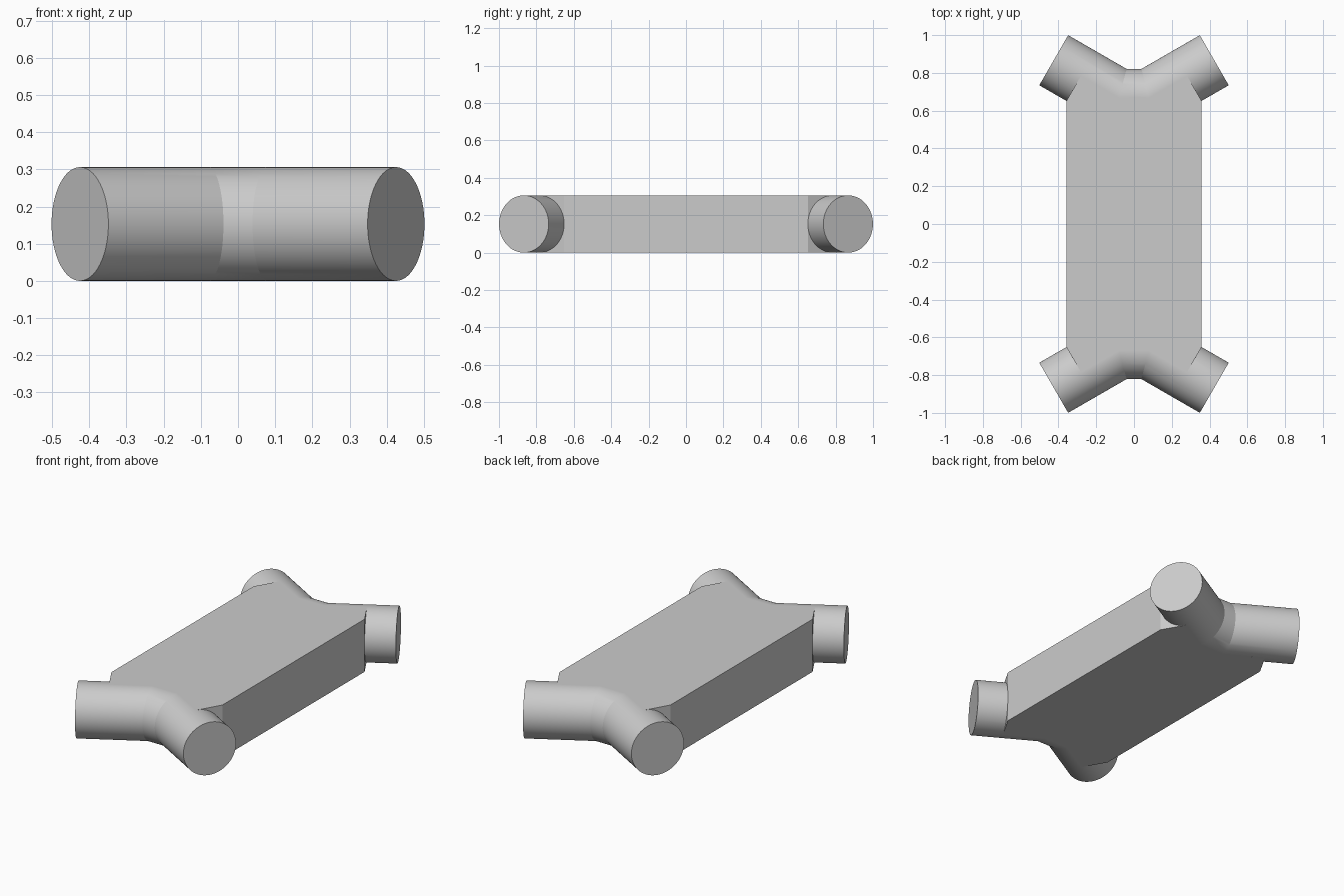
import bpy, bmesh, math
from mathutils import Vector

if "Cube" in bpy.data.objects:
    bpy.data.objects.remove(bpy.data.objects["Cube"], do_unlink=True)

RADIUS = 0.153
SIDES = 64

# Single grey material
grey = bpy.data.materials.new("light grey")
grey.use_nodes = True
color = (0.6, 0.6, 0.6, 1)
grey.diffuse_color = color
grey.node_tree.nodes["Principled BSDF"].inputs["Base Color"].default_value = color


def finish(name, bm):
    bmesh.ops.recalc_face_normals(bm, faces=bm.faces)
    mesh = bpy.data.meshes.new(name)
    bm.to_mesh(mesh)
    bm.free()
    mesh.materials.append(grey)
    obj = bpy.data.objects.new(name, mesh)
    bpy.context.collection.objects.link(obj)
    return obj


def mitred_pipe(name, path):
    """Round pipe along a flat path, with mitred joints and capped ends."""
    bm = bmesh.new()
    rings = []
    for i, p in enumerate(path):
        into = (p - path[max(i - 1, 0)]).normalized()
        out = (path[min(i + 1, len(path) - 1)] - p).normalized()
        tangent = (into + out).normalized()
        side = Vector((-tangent.y, tangent.x, 0))
        stretch = 1 / max(tangent.dot(into), tangent.dot(out))
        ring = []
        for k in range(SIDES):
            a = math.tau * k / SIDES
            offset = side * math.cos(a) * stretch + Vector((0, 0, math.sin(a)))
            ring.append(bm.verts.new(p + RADIUS * offset))
        rings.append(ring)
    for r0, r1 in zip(rings, rings[1:]):
        for k in range(SIDES):
            n = (k + 1) % SIDES
            bm.faces.new((r0[k], r0[n], r1[n], r1[k]))
    bm.faces.new(rings[0])
    bm.faces.new(rings[-1])
    obj = finish(name, bm)
    bpy.ops.object.select_all(action='DESELECT')
    obj.select_set(True)
    bpy.context.view_layer.objects.active = obj
    bpy.ops.object.shade_smooth_by_angle(angle=math.radians(15))


# Bent pipes across the front and back
bend, tip = (0.08, 0.668), (0.425, 0.867)
for name, s in (("front_pipe", -1), ("back_pipe", 1)):
    points = [(-tip[0], tip[1]), (-bend[0], bend[1]), bend, tip]
    mitred_pipe(name, [Vector((x, s * y, RADIUS)) for x, y in points])

# Flat slab between the pipes, its ends following the pipe centre lines
corner = [(0.357, 0.653), (0.281, 0.784), bend]
half = corner + [(-x, y) for x, y in reversed(corner)]
outline = half + [(-x, -y) for x, y in half]
bm = bmesh.new()
base = bm.faces.new([bm.verts.new((x, y, 0)) for x, y in outline])
top = bmesh.ops.extrude_face_region(bm, geom=[base])["geom"]
bmesh.ops.translate(bm, vec=(0, 0, 2 * RADIUS),
                    verts=[v for v in top if isinstance(v, bmesh.types.BMVert)])
finish("body_slab", bm)
